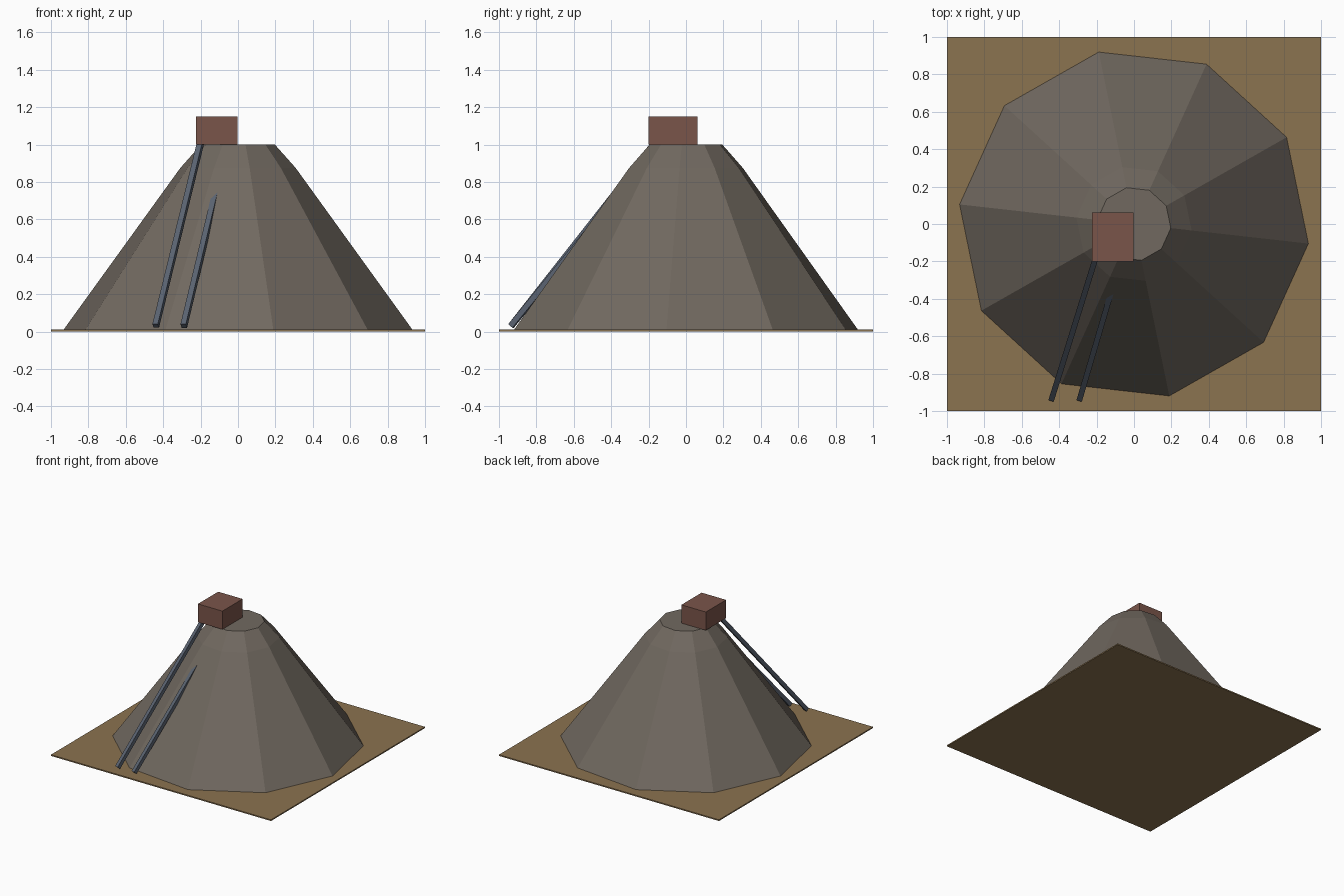
import bpy, bmesh, math
from mathutils import Vector, Matrix

cube = bpy.data.objects.get("Cube")
if cube:
    bpy.data.objects.remove(cube, do_unlink=True)


def material(name, rgb):
    # 8-bit sRGB to linear
    lin = [((c / 255 + 0.055) / 1.055) ** 2.4 for c in rgb]
    m = bpy.data.materials.new(name)
    m.use_nodes = True
    m.diffuse_color = (*lin, 1)
    m.node_tree.nodes["Principled BSDF"].inputs["Base Color"].default_value = (*lin, 1)
    return m


def finish(name, bm, mat):
    bmesh.ops.recalc_face_normals(bm, faces=bm.faces)
    mesh = bpy.data.meshes.new(name)
    bm.to_mesh(mesh)
    bm.free()
    mesh.materials.append(mat)
    obj = bpy.data.objects.new(name, mesh)
    bpy.context.collection.objects.link(obj)
    return obj


def box(name, size, centre, mat, rotation=Matrix()):
    bm = bmesh.new()
    place = Matrix.Translation(centre) @ rotation @ Matrix.Diagonal((*size, 1))
    bmesh.ops.create_cube(bm, size=1, matrix=place)
    return finish(name, bm, mat)


def beam(name, start, end, width, mat):
    a, b = Vector(start), Vector(end)
    turn = (b - a).to_track_quat('Z', 'Y').to_matrix().to_4x4()
    return box(name, (width, width, (b - a).length), (a + b) / 2, mat, turn)


def faceted_mound(name, profile, sides, phase, mat):
    bm = bmesh.new()
    rings = []
    for r, z in profile:
        angles = [phase + math.tau * i / sides for i in range(sides)]
        rings.append([bm.verts.new((r * math.cos(a), r * math.sin(a), z)) for a in angles])
    for low, high in zip(rings, rings[1:]):
        for i in range(sides):
            j = (i + 1) % sides
            bm.faces.new((low[i], low[j], high[j], high[i]))
    bm.faces.new(rings[0])
    bm.faces.new(rings[-1])
    return finish(name, bm, mat)


earth = material("earth brown", (139, 115, 80))
stone = material("stone grey", (113, 105, 96))
brick = material("brick brown", (122, 85, 74))
steel = material("steel blue grey", (90, 99, 113))

# Ground and ten-sided hill
box("ground", (2, 2, 0.01), (0, 0, 0.005), earth)
faceted_mound("hill", [(0.942, 0.005), (0.31, 0.875), (0.198, 1.0)],
              10, math.radians(-6.4), stone)

# Hut on the summit
box("summit_hut", (0.222, 0.262, 0.15), (-0.113, -0.069, 1.076), brick)

# Rails climbing the front; the short one runs into the hillside
beam("long_rail", (-0.44, -0.935, 0.03), (-0.2, -0.165, 1.01), 0.03, steel)
beam("short_rail", (-0.29, -0.935, 0.03), (-0.11, -0.323, 0.78), 0.03, steel)
